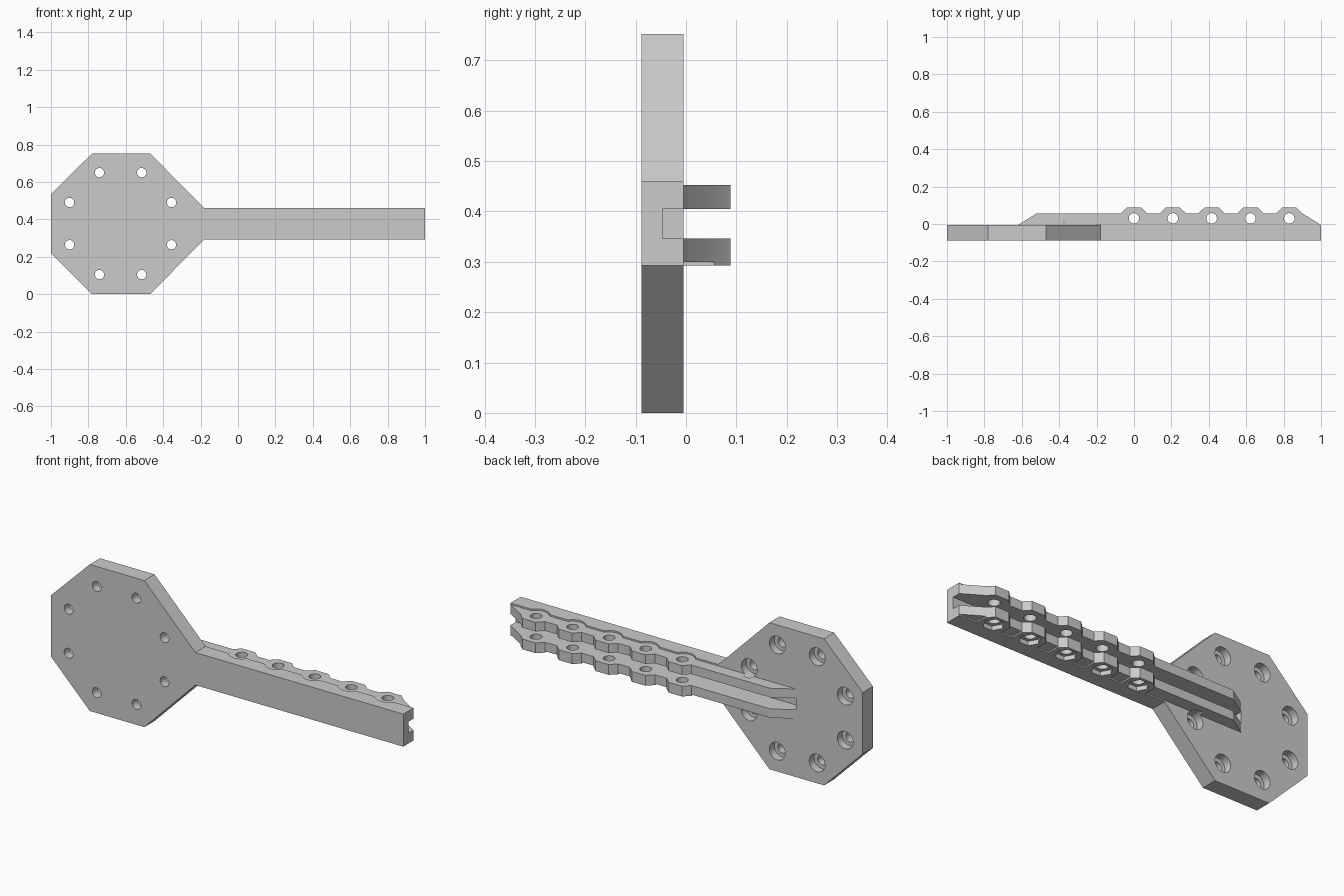
import bpy
import bmesh
from math import cos, sin, pi, radians

if "Cube" in bpy.data.objects:
    bpy.data.objects.remove(bpy.data.objects["Cube"], do_unlink=True)

grey = bpy.data.materials.new("light grey")
grey.use_nodes = True
colour = (0.6, 0.6, 0.6, 1)
grey.diffuse_color = colour
grey.node_tree.nodes["Principled BSDF"].inputs["Base Color"].default_value = colour


def prism(name, points, low, high, axis):
    """Extrude a 2D outline along y (outline in x, z) or z (outline in x, y)."""
    bm = bmesh.new()
    place = (lambda p: (p[0], low, p[1])) if axis == "y" else (lambda p: (p[0], p[1], low))
    face = bm.faces.new([bm.verts.new(place(p)) for p in points])
    new = bmesh.ops.extrude_face_region(bm, geom=[face])["geom"]
    shift = (0, high - low, 0) if axis == "y" else (0, 0, high - low)
    bmesh.ops.translate(bm, vec=shift, verts=[v for v in new if isinstance(v, bmesh.types.BMVert)])
    bmesh.ops.recalc_face_normals(bm, faces=bm.faces)
    mesh = bpy.data.meshes.new(name)
    bm.to_mesh(mesh)
    bm.free()
    mesh.materials.append(grey)
    obj = bpy.data.objects.new(name, mesh)
    bpy.context.collection.objects.link(obj)
    return obj


def ring(x, y, radius, sides=32):
    return [(x + radius * cos(2 * pi * i / sides), y + radius * sin(2 * pi * i / sides))
            for i in range(sides)]


def combine(body, tool, operation):
    """Apply a boolean and remove the tool."""
    tool.hide_render = True
    bpy.context.view_layer.objects.active = body
    mod = body.modifiers.new("shape", 'BOOLEAN')
    mod.operation = operation
    mod.solver = 'EXACT'
    mod.object = tool
    bpy.ops.object.modifier_apply(modifier=mod.name)
    bpy.data.objects.remove(tool, do_unlink=True)


FRONT, BACK = -0.088, -0.005
ROOT = -0.03
RAIL, BOSS = 0.057, 0.088
ARM_LOW, ARM_HIGH = 0.293, 0.46
RAIL_LOW, RAIL_HIGH = 0.30, 0.452
HOLE_Y = 0.03
boss_xs = [0.2075 * i for i in range(5)]


def boss_outline(x):
    return [(x - 0.07, RAIL), (x - 0.038, BOSS), (x + 0.038, BOSS), (x + 0.07, RAIL)]


# Eight-sided plate with its arm
lower = [(-1, 0.22), (-0.78, 0), (-0.47, 0), (-0.18, ARM_LOW), (1, ARM_LOW)]
upper = [(1, ARM_HIGH), (-0.18, ARM_HIGH), (-0.47, 0.752), (-0.78, 0.752), (-1, 0.535)]
body = prism("mounting_plate_and_arm", lower + upper, FRONT, BACK, "y")

# Rail block with bosses along its back
profile = [(-0.62, ROOT), (-0.62, BACK), (-0.52, RAIL)]
for x in boss_xs:
    profile += boss_outline(x)
profile += [(1, BACK), (1, ROOT)]
combine(body, prism("rails", profile, RAIL_LOW, RAIL_HIGH, "z"), 'UNION')

# Raised nut seats under the lower rail
for x in boss_xs:
    seat = [(x - 0.07, ROOT)] + boss_outline(x) + [(x + 0.07, ROOT)]
    combine(body, prism("nut_seat", seat, ARM_LOW, 0.32, "z"), 'UNION')

# Groove splitting the rails
groove = [(-0.62, -0.047), (1.1, -0.047), (1.1, 0.2), (-0.62, 0.2)]
combine(body, prism("groove_cutter", groove, 0.346, 0.405, "z"), 'DIFFERENCE')

# Bolt holes, head clearances above and nut pockets below
for x in boss_xs:
    combine(body, prism("bolt_cutter", ring(x, HOLE_Y, 0.028), 0.2, 0.6, "z"), 'DIFFERENCE')
    combine(body, prism("head_cutter", ring(x, HOLE_Y, 0.062), RAIL_HIGH, 0.5, "z"), 'DIFFERENCE')
    combine(body, prism("nut_cutter", ring(x, HOLE_Y, 0.05, 6), 0.2, 0.315, "z"), 'DIFFERENCE')

# Counterbored screw holes around the plate
for i in range(8):
    a = radians(22.5 + 45 * i)
    x, z = -0.628 + 0.295 * cos(a), 0.377 + 0.295 * sin(a)
    combine(body, prism("screw_cutter", ring(x, z, 0.025), -0.2, 0.2, "y"), 'DIFFERENCE')
    combine(body, prism("counterbore_cutter", ring(x, z, 0.045), -0.045, 0.02, "y"), 'DIFFERENCE')

# Smooth hole walls, crisp edges
bpy.ops.object.select_all(action='DESELECT')
body.select_set(True)
bpy.context.view_layer.objects.active = body
bpy.ops.object.shade_smooth_by_angle(angle=radians(25))
